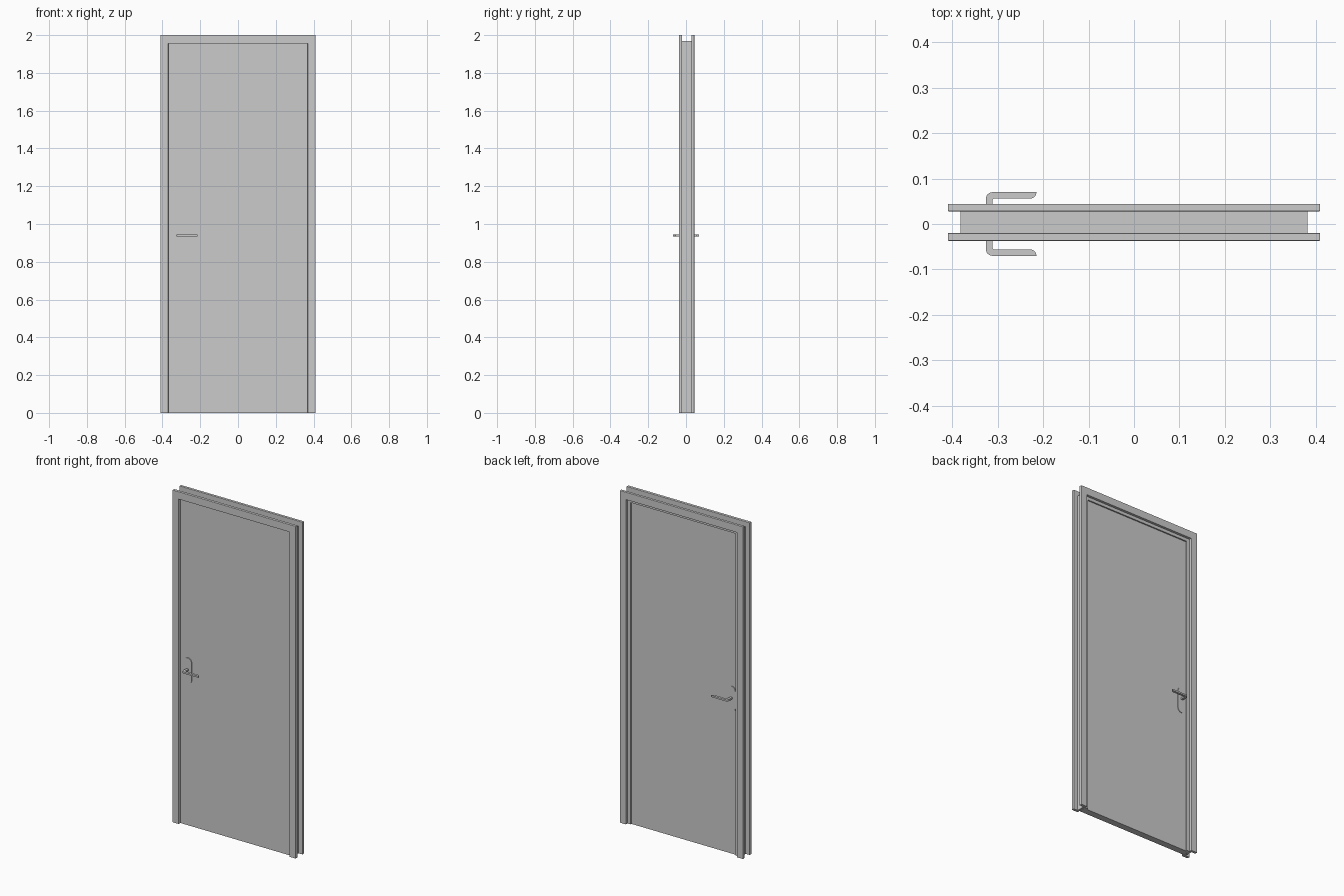
import bpy, bmesh, math
from mathutils import Vector

if "Cube" in bpy.data.objects:
    bpy.data.objects.remove(bpy.data.objects["Cube"])


def prism(name, outline, start, depth, plane="XZ", bevel=0.0):
    """Extrude a 2D outline: XZ outlines go along y, XY outlines along z."""
    bm = bmesh.new()
    to3d = (lambda a, b: (a, start, b)) if plane == "XZ" else (lambda a, b: (a, b, start))
    face = bm.faces.new([bm.verts.new(to3d(a, b)) for a, b in outline])
    ext = bmesh.ops.extrude_face_region(bm, geom=[face])
    moved = [g for g in ext["geom"] if isinstance(g, bmesh.types.BMVert)]
    step = Vector((0, depth, 0)) if plane == "XZ" else Vector((0, 0, depth))
    bmesh.ops.translate(bm, verts=moved, vec=step)
    bmesh.ops.recalc_face_normals(bm, faces=bm.faces)
    mesh = bpy.data.meshes.new(name)
    bm.to_mesh(mesh)
    bm.free()
    obj = bpy.data.objects.new(name, mesh)
    bpy.context.collection.objects.link(obj)
    if bevel:
        mod = obj.modifiers.new("edge_round", "BEVEL")
        mod.width = bevel
        mod.segments = 2
    return obj


def portal(outer, inner, top, under):
    """Upside-down U: two legs joined by a head."""
    return [(-outer, 0), (-outer, top), (outer, top), (outer, 0),
            (inner, 0), (inner, under), (-inner, under), (-inner, 0)]


def arc(cx, cy, r, a0, a1, n=6):
    return [(cx + r * math.cos(math.radians(a0 + (a1 - a0) * i / n)),
             cy + r * math.sin(math.radians(a0 + (a1 - a0) * i / n))) for i in range(n + 1)]


def smooth(obj):
    bpy.ops.object.select_all(action="DESELECT")
    obj.select_set(True)
    bpy.context.view_layer.objects.active = obj
    bpy.ops.object.shade_smooth_by_angle(angle=math.radians(35))


# Frame: casings on both faces, jamb lining between, stop behind the leaf
prism("front_casing", portal(0.41, 0.369, 2.0, 1.955), -0.037, 0.017, bevel=0.0015)
prism("back_casing", portal(0.41, 0.369, 2.0, 1.955), 0.028, 0.016, bevel=0.0015)
prism("jamb_lining", portal(0.382, 0.371, 1.97, 1.958), -0.02, 0.048)
prism("door_stop", portal(0.371, 0.350, 1.958, 1.937), 0.020, 0.008)

# Door leaf
prism("door_leaf", [(-0.37, 0), (0.37, 0), (0.37, 1.957), (-0.37, 1.957)], -0.02, 0.04)

# Handle sets, mirrored on front and back
X, Z, R = -0.319, 0.939, 0.026
plate = arc(X, Z + 0.044, R, 0, 180, 12) + arc(X, Z - 0.06, R, 180, 360, 12)
for side, s in (("front", -1), ("back", 1)):
    smooth(prism(side + "_handle_plate", plate, s * 0.02, s * 0.004))
    lever = [(-0.312, 0.022)] + arc(-0.308, 0.052, 0.004, 180, 90, 4)
    lever += arc(-0.229, 0.070, 0.014, -90, 0)
    lever += arc(-0.312, 0.056, 0.014, 90, 180) + [(-0.326, 0.022)]
    smooth(prism(side + "_lever", [(x, s * y) for x, y in lever], Z - 0.005, 0.010, "XY"))
